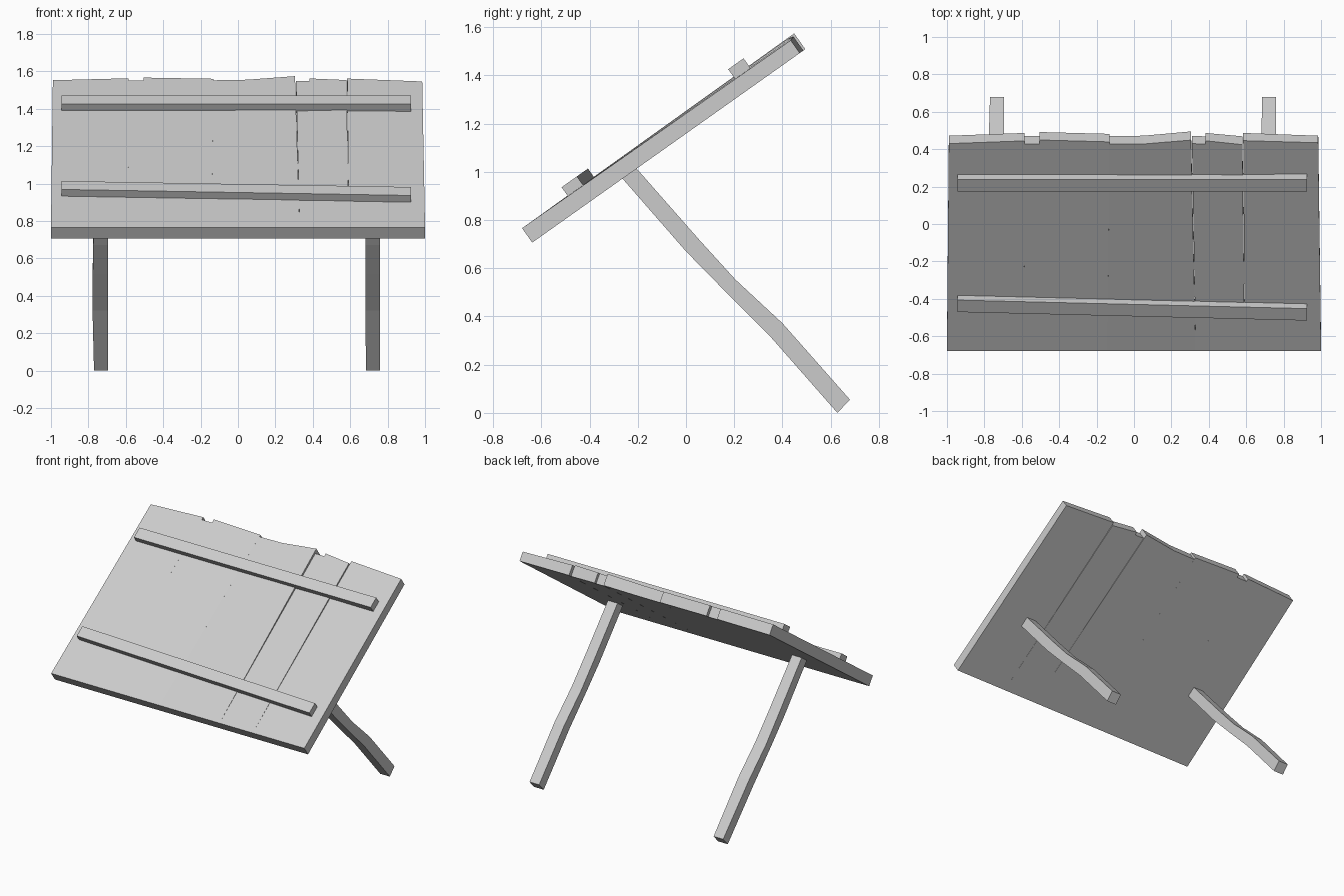
import bpy, bmesh, math
from mathutils import Vector

if "Cube" in bpy.data.objects:
    bpy.data.objects.remove(bpy.data.objects["Cube"])

# Board frame: u runs up the slope, v points out of the upper face
ORIGIN = Vector((0, -0.68, 0.766))
U = Vector((0, 0.816, 0.578)).normalized()
V = Vector((0, -U.z, U.y))
THICK = 0.073


def board(x, u, v):
    return ORIGIN + Vector((x, 0, 0)) + U * u + V * v


def loft(name, sections):
    """Closed solid through matching rings of points."""
    bm = bmesh.new()
    rings = [[bm.verts.new(p) for p in s] for s in sections]
    n = len(rings[0])
    for a, b in zip(rings, rings[1:]):
        for i in range(n):
            j = (i + 1) % n
            bm.faces.new((a[i], a[j], b[j], b[i]))
    bm.faces.new(rings[0][::-1])
    bm.faces.new(rings[-1])
    bmesh.ops.recalc_face_normals(bm, faces=bm.faces)
    mesh = bpy.data.meshes.new(name)
    bm.to_mesh(mesh)
    bm.free()
    obj = bpy.data.objects.new(name, mesh)
    bpy.context.collection.objects.link(obj)
    return obj


# Planks: bottom edge x range, ragged top edge (x, u), lift of top-left / top-right corner
planks = [
    ((-1.0, -0.588), [(-0.99, 1.36), (-0.585, 1.378)], (0, 0)),
    ((-0.588, -0.142), [(-0.585, 1.358), (-0.505, 1.358), (-0.505, 1.384), (-0.13, 1.372)], (0, 0.001)),
    ((-0.142, 0.33), [(-0.13, 1.358), (0.05, 1.36), (0.305, 1.388)], (0.001, 0.007)),
    ((0.33, 0.592), [(0.31, 1.358), (0.382, 1.356), (0.382, 1.378), (0.58, 1.356)], (-0.003, 0.004)),
    ((0.592, 1.0), [(0.584, 1.378), (0.985, 1.36)], (-0.002, -0.008)),
]
for i, ((x0, x1), top, (lift0, lift1)) in enumerate(planks):
    outline = [(x1, 0, 0), (x0, 0, 0)]
    a, b = top[0][0], top[-1][0]
    outline += [(x, u, lift0 + (lift1 - lift0) * (x - a) / (b - a)) for x, u in top]
    loft(f"plank_{i + 1}", [[board(x, u, -THICK) for x, u, h in outline],
                            [board(x, u, h) for x, u, h in outline]])

# Battens nailed across the planks, the lower one slightly crooked
for name, u_left, u_right in (("upper_batten", 1.079, 1.079), ("lower_batten", 0.288, 0.232)):
    loft(name, [[board(x, u + du, v) for du, v in ((0, -0.015), (0.078, -0.015), (0.078, 0.044), (0, 0.044))]
                for x, u in ((-0.945, u_left), (0.925, u_right))])

# Rough-hewn legs: front (y, z), back (y, z), sideways bow
leg_sections = [
    ((-0.275, 0.985), (-0.215, 1.025), 0.0),
    ((0.0, 0.67), (0.055, 0.718), -0.004),
    ((0.15, 0.517), (0.205, 0.553), -0.007),
    ((0.345, 0.322), (0.4, 0.372), -0.008),
    ((0.628, 0.0), (0.68, 0.055), 0.0),
]
for name, x, bow in (("left_leg", -0.732, 1), ("right_leg", 0.722, 0.3)):
    loft(name, [[(x - 0.038 + k * bow, *f), (x + 0.038, *f), (x + 0.038, *b), (x - 0.038 + k * bow, *b)]
                for f, b, k in leg_sections])
